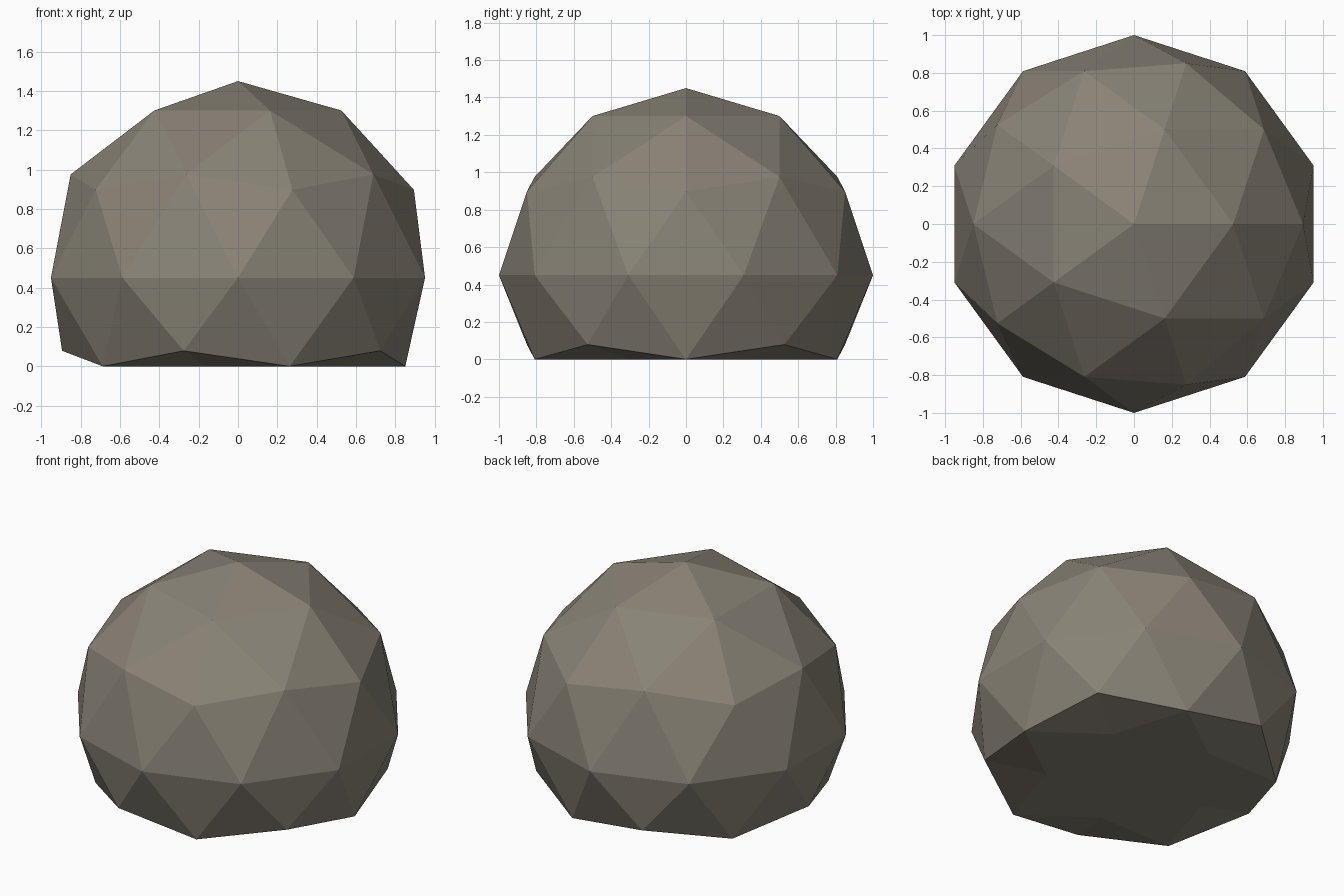
import bpy, bmesh

if "Cube" in bpy.data.objects:
    bpy.data.objects.remove(bpy.data.objects["Cube"])

# Stone colour
stone = bpy.data.materials.new("warm grey stone")
stone.diffuse_color = (0.25, 0.225, 0.18, 1.0)
stone.use_nodes = True
stone.node_tree.nodes["Principled BSDF"].inputs["Base Color"].default_value = stone.diffuse_color

# Faceted boulder: low-poly sphere with a flattened underside
CENTRE_Z = 0.45
bm = bmesh.new()
bmesh.ops.create_icosphere(bm, subdivisions=2, radius=1.0)
for v in bm.verts:
    z = v.co.z
    if z < -0.5:
        v.co.z = 0.0                    # underside sits flat on the ground
    elif z < -0.3:
        v.co.z = CENTRE_Z + z + 0.076   # lifted corners above the base
    else:
        v.co.z = CENTRE_Z + z
for f in bm.faces:
    f.smooth = False
bmesh.ops.recalc_face_normals(bm, faces=bm.faces[:])

mesh = bpy.data.meshes.new("boulder")
bm.to_mesh(mesh)
bm.free()
mesh.materials.append(stone)
boulder = bpy.data.objects.new("boulder", mesh)
bpy.context.collection.objects.link(boulder)
